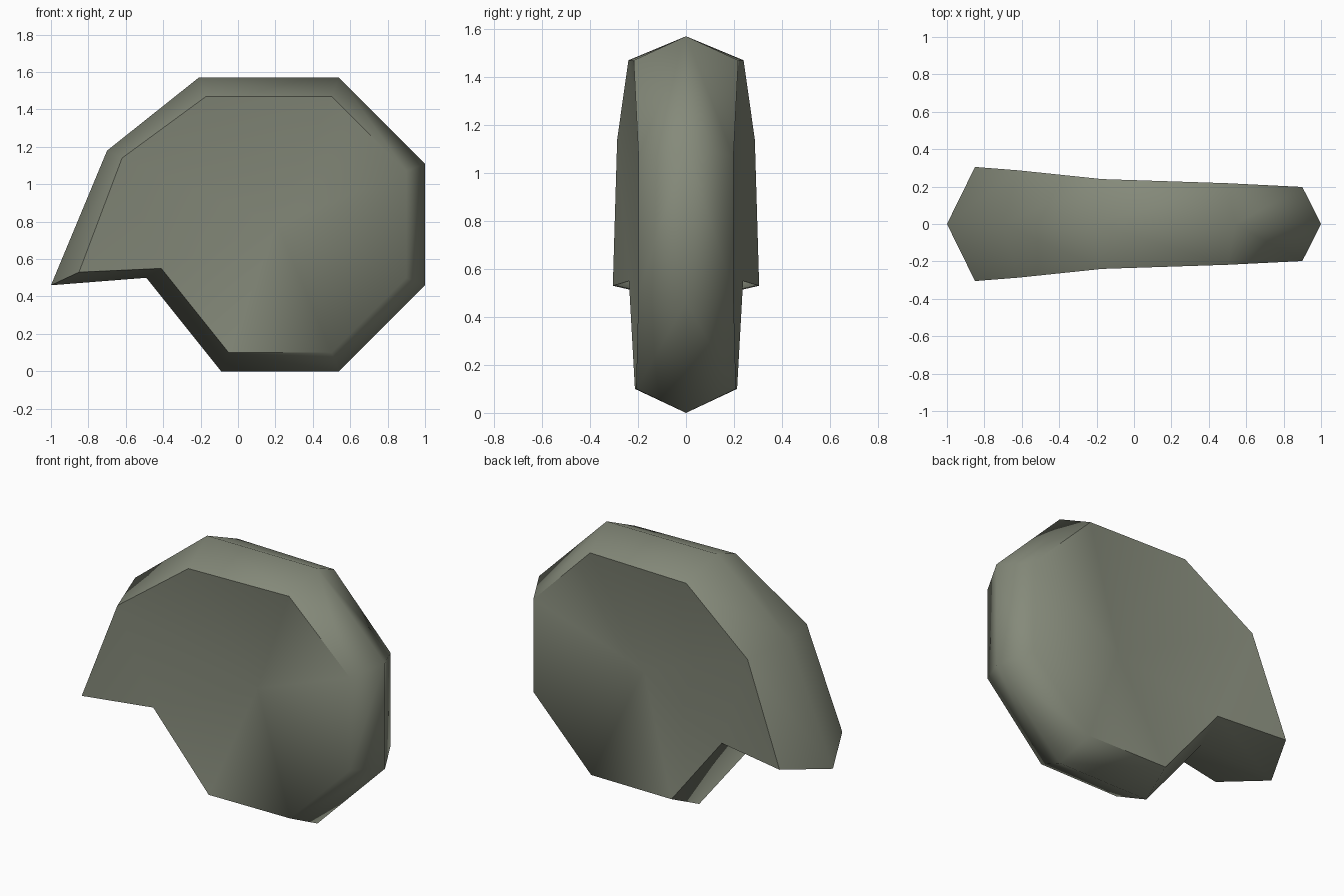
import bpy, bmesh, math

if "Cube" in bpy.data.objects:
    bpy.data.objects.remove(bpy.data.objects["Cube"])

# Spiral stations from the aperture lip round to the inner end:
# ridge x, ridge z, shoulder x, shoulder z, shoulder half width
STATIONS = [
    (-1.00, 0.46, -0.85, 0.53, 0.305),
    (-0.70, 1.18, -0.62, 1.14, 0.287),
    (-0.21, 1.57, -0.17, 1.47, 0.24),
    (0.54, 1.57, 0.50, 1.47, 0.218),
    (1.00, 1.11, 0.90, 1.07, 0.198),
    (1.00, 0.46, 0.90, 0.50, 0.198),
    (0.54, 0.00, 0.50, 0.10, 0.208),
    (-0.09, 0.00, -0.05, 0.10, 0.213),
    (-0.49, 0.50, -0.41, 0.55, 0.238),
]
HUB = (0.21, 0.11, 0.785)

bm = bmesh.new()
ridge = [bm.verts.new((s[0], 0, s[1])) for s in STATIONS]
sides = []
for sgn in (-1, 1):
    sh = [bm.verts.new((s[2], sgn * s[4], s[3])) for s in STATIONS]
    hub = bm.verts.new((HUB[0], sgn * HUB[1], HUB[2]))
    sides.append(sh)
    for i in range(len(STATIONS) - 1):
        # outer band, ridge to shoulder
        bm.faces.new((ridge[i], ridge[i + 1], sh[i + 1], sh[i]))
        # dished side, shoulder to hub
        if i:
            bm.faces.new((sh[i], sh[i + 1], hub))
    # widened first side panel meets the inner whorl at the step
    bm.faces.new((sh[0], sh[1], sh[-1]))
    bm.faces.new((sh[-1], sh[1], hub))

# closed aperture, two halves
for sh in sides:
    bm.faces.new((ridge[0], sh[0], sh[-1], ridge[-1]))

bmesh.ops.recalc_face_normals(bm, faces=bm.faces)
mesh = bpy.data.meshes.new("spiral_shell")
bm.to_mesh(mesh)
bm.free()
shell = bpy.data.objects.new("spiral_shell", mesh)
bpy.context.collection.objects.link(shell)

# grey-green stone
mat = bpy.data.materials.new("grey_green_stone")
mat.diffuse_color = (0.235, 0.254, 0.195, 1)
mat.use_nodes = True
mat.node_tree.nodes["Principled BSDF"].inputs["Base Color"].default_value = mat.diffuse_color
mesh.materials.append(mat)

# soft shell, crisp aperture
bpy.context.view_layer.objects.active = shell
shell.select_set(True)
bpy.ops.object.shade_smooth_by_angle(angle=math.radians(72))
